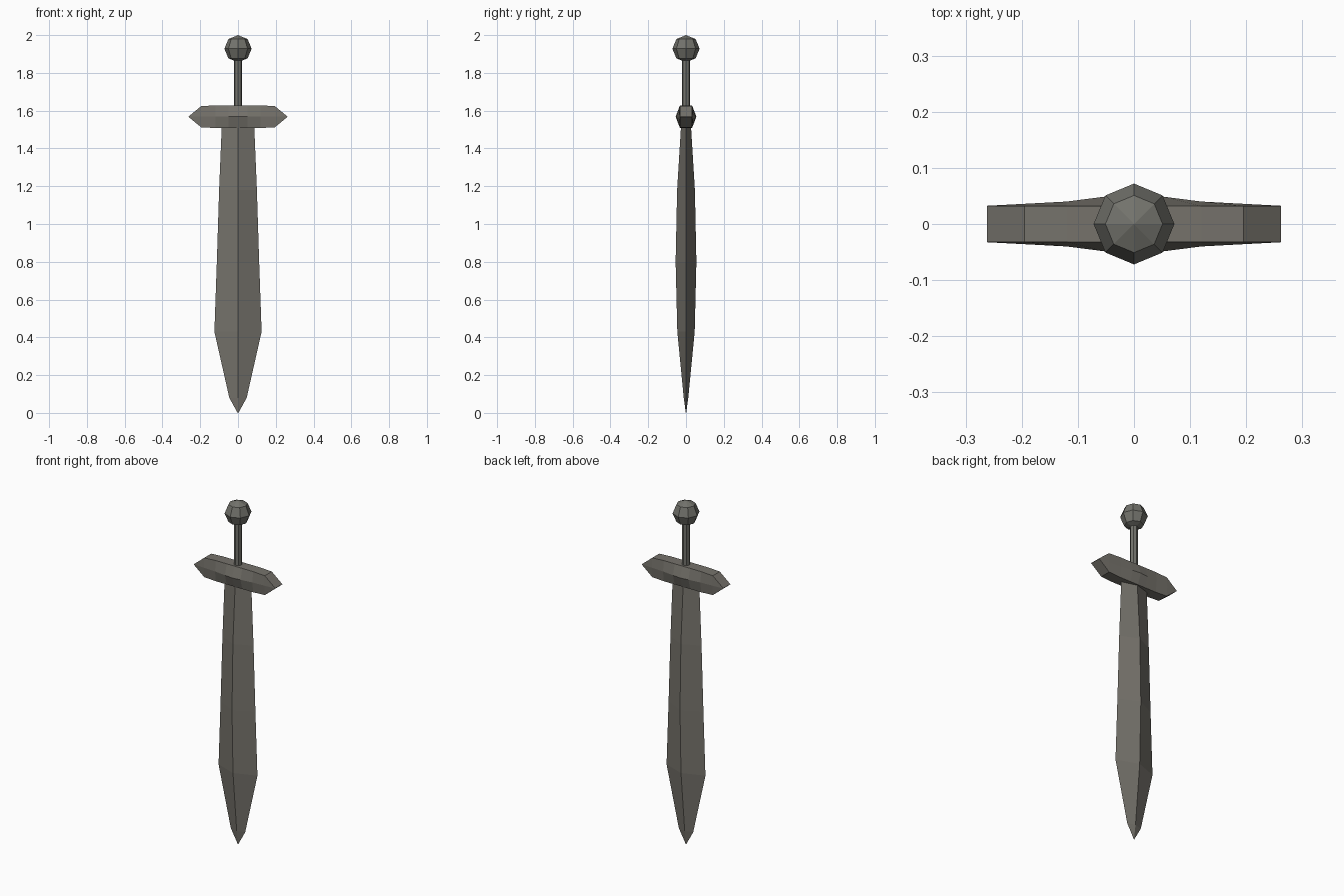
import bpy, bmesh, math

if "Cube" in bpy.data.objects:
    bpy.data.objects.remove(bpy.data.objects["Cube"])


def material(name, rgb):
    m = bpy.data.materials.new(name)
    m.diffuse_color = (*rgb, 1)
    m.use_nodes = True
    m.node_tree.nodes["Principled BSDF"].inputs["Base Color"].default_value = m.diffuse_color
    return m


STEEL = material("warm grey steel", (0.18, 0.17, 0.148))
HANDLE = material("grey iron", (0.17, 0.17, 0.15))


def finish(bm, name, mat):
    bmesh.ops.remove_doubles(bm, verts=bm.verts, dist=1e-5)
    bmesh.ops.recalc_face_normals(bm, faces=bm.faces)
    me = bpy.data.meshes.new(name)
    bm.to_mesh(me)
    bm.free()
    me.materials.append(mat)
    ob = bpy.data.objects.new(name, me)
    bpy.context.collection.objects.link(ob)
    return ob


def loft(name, sections, mat):
    """Skin a list of equal-length closed cross-sections and cap both ends."""
    bm = bmesh.new()
    rings = [[bm.verts.new(p) for p in s] for s in sections]
    n = len(rings[0])
    for a, b in zip(rings, rings[1:]):
        for i in range(n):
            j = (i + 1) % n
            bm.faces.new((a[i], a[j], b[j], b[i]))
    bm.faces.new(rings[0])
    bm.faces.new(rings[-1])
    return finish(bm, name, mat)


# Blade: diamond sections (height, half width, half thickness)
blade = [(0.0, 0.002, 0.001), (0.08, 0.046, 0.012), (0.43, 0.125, 0.046),
         (0.80, 0.112, 0.055), (1.18, 0.10, 0.047), (1.54, 0.085, 0.025)]
loft("blade", [[(w, 0, z), (0, t, z), (-w, 0, z), (0, -t, z)]
               for z, w, t in blade], STEEL)

# Crossguard: hexagonal sections along x (x, half height, edge y, middle y)
half = [(0.0, 0.06, 0.032, 0.055), (0.05, 0.06, 0.032, 0.049),
        (0.12, 0.06, 0.032, 0.040), (0.195, 0.056, 0.032, 0.036),
        (0.262, 0.001, 0.032, 0.0325)]
guard = [(-x, h, e, m) for x, h, e, m in half[:0:-1]] + half
C = 1.568
loft("crossguard", [[(x, -e, C - h), (x, e, C - h), (x, m, C),
                     (x, e, C + h), (x, -e, C + h), (x, -m, C)]
                    for x, h, e, m in guard], STEEL)

# Grip: thin octagonal rod
loft("grip", [[(0.022 * math.cos(k * math.pi / 4),
                0.022 * math.sin(k * math.pi / 4), z) for k in range(8)]
              for z in (1.61, 1.88)], HANDLE)

# Pommel: faceted ball
bm = bmesh.new()
bmesh.ops.create_uvsphere(bm, u_segments=8, v_segments=4, radius=0.072)
bmesh.ops.translate(bm, verts=bm.verts, vec=(0, 0, 1.928))
finish(bm, "pommel", HANDLE)
